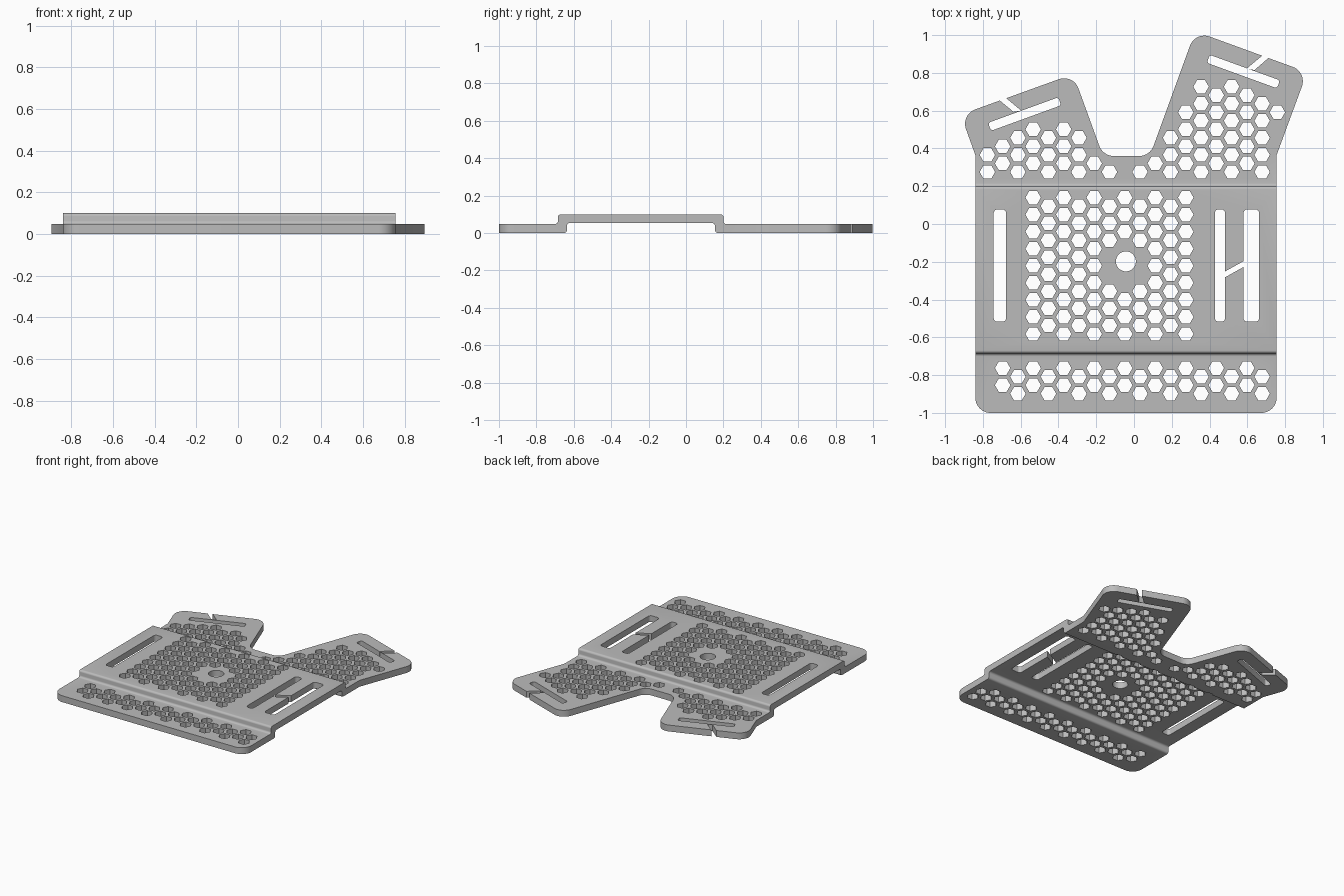
import bpy, bmesh, math
from mathutils import Vector, Matrix

cube = bpy.data.objects.get("Cube")
if cube:
    bpy.data.objects.remove(cube, do_unlink=True)

grey = bpy.data.materials.new("satin grey")
grey.use_nodes = True
COLOR = (0.5, 0.5, 0.5, 1)
grey.diffuse_color = COLOR
grey.node_tree.nodes["Principled BSDF"].inputs["Base Color"].default_value = COLOR


def rounded(points, r, steps=6):
    """Fillet every convex or concave corner of a closed 2D outline."""
    out = []
    for i, p in enumerate(points):
        p = Vector(p)
        a = (Vector(points[i - 1]) - p).normalized()
        b = (Vector(points[(i + 1) % len(points)]) - p).normalized()
        rad = r[i] if isinstance(r, list) else r
        if rad == 0:
            out.append(p)
            continue
        half = a.angle(b) / 2
        centre = p + (a + b).normalized() * rad / math.sin(half)
        start = p + a * rad / math.tan(half) - centre
        end = p + b * rad / math.tan(half) - centre
        for k in range(steps + 1):
            mix = start.lerp(end, k / steps) if k not in (0, steps) else (start if k == 0 else end)
            out.append(centre + mix.normalized() * rad)
    return out


def prism(bm, outline, low, high, axis="z"):
    """Extrude a 2D outline along z, or a (y, z) profile along x."""
    place = (lambda p: (p[0], p[1], low)) if axis == "z" else (lambda p: (low, p[0], p[1]))
    face = bm.faces.new([bm.verts.new(place(p)) for p in outline])
    top = bmesh.ops.extrude_face_region(bm, geom=[face])["geom"]
    move = Vector((0, 0, high - low)) if axis == "z" else Vector((high - low, 0, 0))
    bmesh.ops.translate(bm, verts=[v for v in top if isinstance(v, bmesh.types.BMVert)], vec=move)


def build(name, outlines, low=-0.1, high=0.2, axis="z"):
    bm = bmesh.new()
    for outline in outlines:
        prism(bm, outline, low, high, axis)
    bmesh.ops.recalc_face_normals(bm, faces=bm.faces)
    mesh = bpy.data.meshes.new(name)
    bm.to_mesh(mesh)
    bm.free()
    obj = bpy.data.objects.new(name, mesh)
    bpy.context.collection.objects.link(obj)
    mesh.materials.append(grey)
    return obj


def slot(x, y, length, width, angle, r=0.02):
    turn = Matrix.Rotation(math.radians(angle), 2)
    box = [(-length / 2, -width / 2), (length / 2, -width / 2),
           (length / 2, width / 2), (-length / 2, width / 2)]
    return [Vector((x, y)) + turn @ p for p in rounded(box, r, 4)]


def cut(target, cutter, operation):
    mod = target.modifiers.new(cutter.name, "BOOLEAN")
    mod.operation, mod.object, mod.solver = operation, cutter, "EXACT"
    bpy.context.view_layer.objects.active = target
    bpy.ops.object.modifier_apply(modifier=mod.name)
    bpy.data.objects.remove(cutter, do_unlink=True)


# Bent sheet: raised middle between two low flanges
profile = [(-1.1, 0), (-0.637, 0), (-0.637, 0.053), (0.155, 0.053), (0.155, 0), (1.1, 0),
           (1.1, 0.048), (0.2, 0.048), (0.2, 0.1), (-0.685, 0.1), (-0.685, 0.048), (-1.1, 0.048)]
bends = [0] + [0.015] * 4 + [0, 0] + [0.015] * 4 + [0]
plate = build("mounting_plate", [rounded(profile, bends, 4)], -1, 1, "x")

# Plan outline with two splayed arms
outline = [(-0.84, -1), (0.755, -1), (0.755, 0.365), (0.917, 0.804), (0.324, 1.02), (0.084, 0.36),
           (-0.164, 0.36), (-0.322, 0.794), (-0.917, 0.579), (-0.84, 0.365)]
corners = [0.08, 0.08, 0] + [0.08] * 6 + [0]
cut(plate, build("outline_cutter", [rounded(outline, corners, 8)]), "INTERSECT")

# Honeycomb cells on one shared lattice
HUB = Vector((-0.043, -0.198))
DX, DY, R = 0.0808, 0.0903, 0.041


def cell(i, j):
    return Vector((-0.049 + DX * i, 0.14 - DY * (j + (i % 2) / 2)))


cells = [cell(i, j) for i in range(-6, 5) for j in range(9 - i % 2)]
cells = [c for c in cells if (c - HUB).length > 0.13]
cells += [cell(i, j) for i in range(-8, 10) for j in (10, 11)]
arm_rows = [2, 2, 3, 3, 3, 3, 3, 1, 1, 0, 1, 1, 3, 4, 6, 5, 6, 5, 5]
for i, rows in enumerate(arm_rows, -9):
    cells += [cell(i, -2 - k) for k in range(rows)]
cells.append(cell(10, -5))


def ring(centre, radius, sides):
    return [centre + Vector((math.cos(math.tau * k / sides), math.sin(math.tau * k / sides))) * radius
            for k in range(sides)]


holes = [ring(c, R, 6) for c in cells] + [ring(HUB, 0.053, 32)]

# Strap slots
holes += [slot(-0.71, -0.22, 0.595, 0.066, 90), slot(0.455, -0.22, 0.595, 0.055, 90),
          slot(0.621, -0.22, 0.595, 0.083, 90),
          slot(-0.579, 0.582, 0.395, 0.045, 20, 0.014), slot(0.579, 0.807, 0.395, 0.045, -20, 0.014)]
cut(plate, build("hole_cutter", holes), "DIFFERENCE")

# Slanted entry slits into the strap slots
slits = [[(0.47, -0.258), (0.59, -0.191), (0.59, -0.222), (0.47, -0.289)],
         [(-0.745, 0.682), (-0.698, 0.684), (-0.597, 0.6), (-0.638, 0.594)],
         [(0.745, 0.908), (0.704, 0.912), (0.597, 0.823), (0.638, 0.815)]]
cut(plate, build("slit_cutter", slits), "DIFFERENCE")

# Smooth bends, crisp cut edges
bpy.ops.object.select_all(action="DESELECT")
plate.select_set(True)
bpy.context.view_layer.objects.active = plate
bpy.ops.object.shade_smooth_by_angle(angle=math.radians(35))
